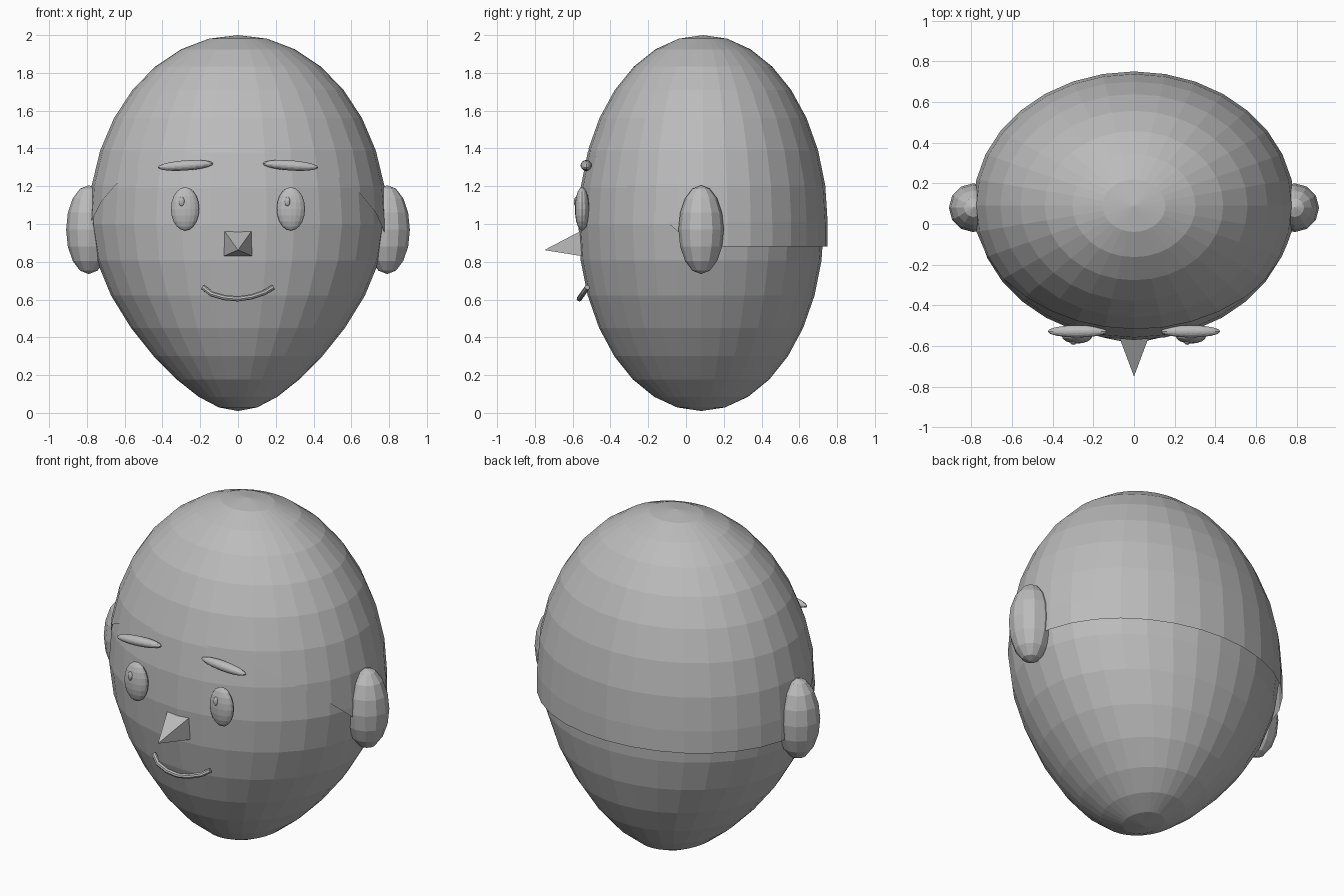
import bpy, bmesh, math
from mathutils import Vector, Matrix

cube = bpy.data.objects.get("Cube")
if cube:
    bpy.data.objects.remove(cube, do_unlink=True)

grey = bpy.data.materials.new("plain grey")
grey.use_nodes = True
grey.diffuse_color = (0.5, 0.5, 0.5, 1)
grey.node_tree.nodes["Principled BSDF"].inputs["Base Color"].default_value = (0.5, 0.5, 0.5, 1)


def finish(name, bm):
    """Turn a bmesh into a flat-shaded grey object."""
    mesh = bpy.data.meshes.new(name)
    bm.to_mesh(mesh)
    bm.free()
    mesh.materials.append(grey)
    obj = bpy.data.objects.new(name, mesh)
    bpy.context.collection.objects.link(obj)
    return obj


def ball(center, radii, segments=32, rings=16, turn=0):
    """Ellipsoid, turned about the y axis by degrees."""
    bm = bmesh.new()
    bmesh.ops.create_uvsphere(bm, u_segments=segments, v_segments=rings, radius=1)
    bm.transform(Matrix.Translation(center)
                 @ Matrix.Rotation(math.radians(turn), 4, 'Y')
                 @ Matrix.Diagonal((*radii, 1)))
    return bm


# Head: ellipsoid narrowing sideways towards the chin
bm = ball((0, 0.08, 1.0), (0.78, 0.65, 0.99))
for v in bm.verts:
    drop = max(0, 1 - v.co.z)
    v.co.x *= 1 - 0.35 * drop ** 1.7
finish("head", bm)

# Hair: upper shell with a straight lower band, cut on a slant at the front
bm = ball((0, 0.09, 1.01), (0.79, 0.66, 0.99))
low = [v for v in bm.verts if v.co.z < 0.95]
bmesh.ops.delete(bm, geom=low, context='VERTS')
rim = [e for e in bm.edges if e.is_boundary]
band = bmesh.ops.extrude_edge_only(bm, edges=rim)["geom"]
for v in band:
    if isinstance(v, bmesh.types.BMVert):
        v.co.z = 0.88
bmesh.ops.bisect_plane(bm, geom=bm.verts[:] + bm.edges[:] + bm.faces[:],
                       plane_co=(0, -0.53, 1.41), plane_no=(0.04, 0.86, 1),
                       clear_inner=True)
bmesh.ops.recalc_face_normals(bm, faces=bm.faces[:])
finish("hair", bm)

# Paired features
for side, s in (("left", 1), ("right", -1)):
    finish(side + "_ear", ball((s * 0.79, 0.08, 0.97), (0.12, 0.12, 0.235), 12, 8))
    finish(side + "_eye", ball((s * 0.28, -0.55, 1.08), (0.075, 0.038, 0.115), 16, 10))
    finish(side + "_pupil", ball((s * 0.28 - 0.018, -0.58, 1.118), (0.016, 0.014, 0.026), 10, 8))
    finish(side + "_eyebrow", ball((s * 0.278, -0.528, 1.31), (0.147, 0.03, 0.027), 16, 10, s * 4))

# Nose: four-sided pyramid pointing forward
bm = bmesh.new()
base = [bm.verts.new((x, -0.55, z)) for x, z in
        ((-0.075, 0.83), (0.075, 0.83), (0.075, 0.967), (-0.075, 0.967))]
tip = bm.verts.new((0, -0.75, 0.862))
bm.faces.new(base)
for i in range(4):
    bm.faces.new((base[i], base[(i + 1) % 4], tip))
bmesh.ops.recalc_face_normals(bm, faces=bm.faces[:])
finish("nose", bm)

# Mouth: thin bent tube
curve = bpy.data.curves.new("mouth", 'CURVE')
curve.dimensions = '3D'
curve.bevel_depth = 0.014
curve.bevel_resolution = 2
curve.use_fill_caps = True
path = [(-0.185, 0.665), (-0.14, 0.63), (-0.07, 0.61), (0, 0.604),
        (0.07, 0.614), (0.14, 0.637), (0.185, 0.665)]
line = curve.splines.new('POLY')
line.points.add(len(path) - 1)
for point, (x, z) in zip(line.points, path):
    point.co = (x, -0.565 + 0.7 * (z - 0.604), z, 1)
curve.materials.append(grey)
mouth = bpy.data.objects.new("mouth", curve)
bpy.context.collection.objects.link(mouth)
line.use_smooth = False
